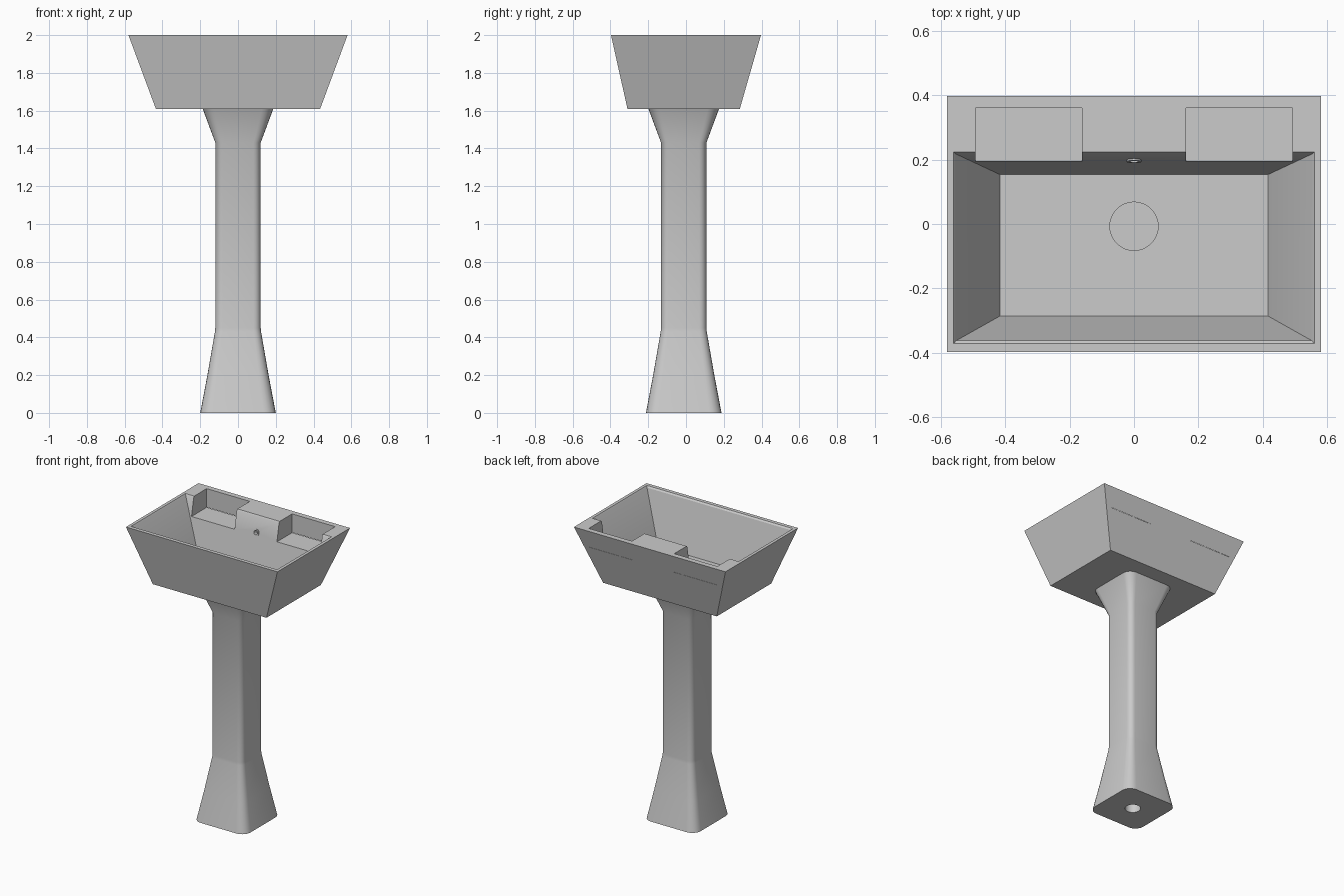
import bpy, bmesh, math

cube = bpy.data.objects.get("Cube")
if cube:
    bpy.data.objects.remove(cube, do_unlink=True)

ceramic = bpy.data.materials.new("light_grey_ceramic")
ceramic.use_nodes = True
ceramic.diffuse_color = (0.6, 0.6, 0.6, 1)
ceramic.node_tree.nodes["Principled BSDF"].inputs["Base Color"].default_value = (0.6, 0.6, 0.6, 1)


def loft(name, rings):
    """Closed solid through a stack of rings with equal point counts."""
    bm = bmesh.new()
    rows = [[bm.verts.new(p) for p in ring] for ring in rings]
    n = len(rows[0])
    for a, b in zip(rows, rows[1:]):
        for i in range(n):
            j = (i + 1) % n
            bm.faces.new((a[i], a[j], b[j], b[i]))
    bm.faces.new(rows[0][::-1])
    bm.faces.new(rows[-1])
    bmesh.ops.recalc_face_normals(bm, faces=bm.faces)
    mesh = bpy.data.meshes.new(name)
    bm.to_mesh(mesh)
    bm.free()
    mesh.materials.append(ceramic)
    obj = bpy.data.objects.new(name, mesh)
    bpy.context.collection.objects.link(obj)
    return obj


def rect(x0, x1, y0, y1, z):
    return [(x0, y0, z), (x1, y0, z), (x1, y1, z), (x0, y1, z)]


def circle(r, y, z, n=32):
    return [(r * math.cos(math.tau * i / n), y + r * math.sin(math.tau * i / n), z)
            for i in range(n)]


def rounded_square(half, y, z, steps=5):
    r = half * 0.32
    ring = []
    for k, (sx, sy) in enumerate(((1, 1), (-1, 1), (-1, -1), (1, -1))):
        for s in range(steps + 1):
            a = math.pi / 2 * (k + s / steps)
            ring.append((sx * (half - r) + r * math.cos(a),
                         y + sy * (half - r) + r * math.sin(a), z))
    return ring


def select_only(obj):
    bpy.ops.object.select_all(action="DESELECT")
    obj.select_set(True)
    bpy.context.view_layer.objects.active = obj


def cut(obj, cutter):
    mod = obj.modifiers.new("cut", "BOOLEAN")
    mod.operation = "DIFFERENCE"
    mod.solver = "EXACT"
    mod.object = cutter
    select_only(obj)
    bpy.ops.object.modifier_apply(modifier=mod.name)
    bpy.data.objects.remove(cutter, do_unlink=True)


def smooth(obj, degrees):
    select_only(obj)
    bpy.ops.object.shade_smooth_by_angle(angle=math.radians(degrees))


# Basin: tapered box with a tapered bowl
basin = loft("basin", [rect(-0.435, 0.435, -0.31, 0.285, 1.61),
                       rect(-0.58, 0.58, -0.397, 0.397, 2.0)])
cut(basin, loft("bowl_cutter", [rect(-0.415, 0.415, -0.285, 0.153, 1.65),
                                rect(-0.552, 0.552, -0.362, 0.217, 1.99),
                                rect(-0.559, 0.559, -0.371, 0.224, 2.0),
                                rect(-0.559, 0.559, -0.371, 0.224, 2.1)]))

# Soap shelves sunk into the back deck, open towards the bowl
for side in (-1, 1):
    x0, x1 = sorted((side * 0.162, side * 0.492))
    cut(basin, loft("shelf_cutter", [rect(x0, x1, 0.1, 0.36, 1.87),
                                     rect(x0, x1, 0.1, 0.36, 2.1)]))

# Drain opening in the bowl floor
cut(basin, loft("drain_cutter", [circle(0.075, -0.007, 1.615), circle(0.075, -0.007, 1.7)]))

# Overflow hole in the back wall of the bowl, with a thin ring around it
tilt = math.pi / 2 - math.atan2(0.064, 0.34)
hole = loft("overflow_cutter", [circle(0.014, 0, -0.03), circle(0.014, 0, 0.03)])
ring = loft("overflow_ring", [circle(0.023, 0, -0.004), circle(0.023, 0, 0.004)])
cut(ring, loft("ring_cutter", [circle(0.014, 0, -0.03), circle(0.014, 0, 0.03)]))
for part in (hole, ring):
    part.location = (0, 0.197, 1.89)
    part.rotation_euler = (tilt, 0, 0)
bpy.context.view_layer.update()
cut(basin, hole)
smooth(basin, 25)
smooth(ring, 30)

# Pedestal: rounded square column flaring at both ends
profile = [(0.2, 0), (0.162, 0.2), (0.122, 0.43), (0.12, 0.45),
           (0.12, 1.43), (0.187, 1.61)]
pedestal = loft("pedestal", [rounded_square(h, -0.012, z) for h, z in profile])

# Pipe channel running up inside the pedestal
cut(pedestal, loft("channel_cutter", [circle(0.05, -0.012, -0.1), circle(0.05, -0.012, 1.55)]))
smooth(pedestal, 40)
